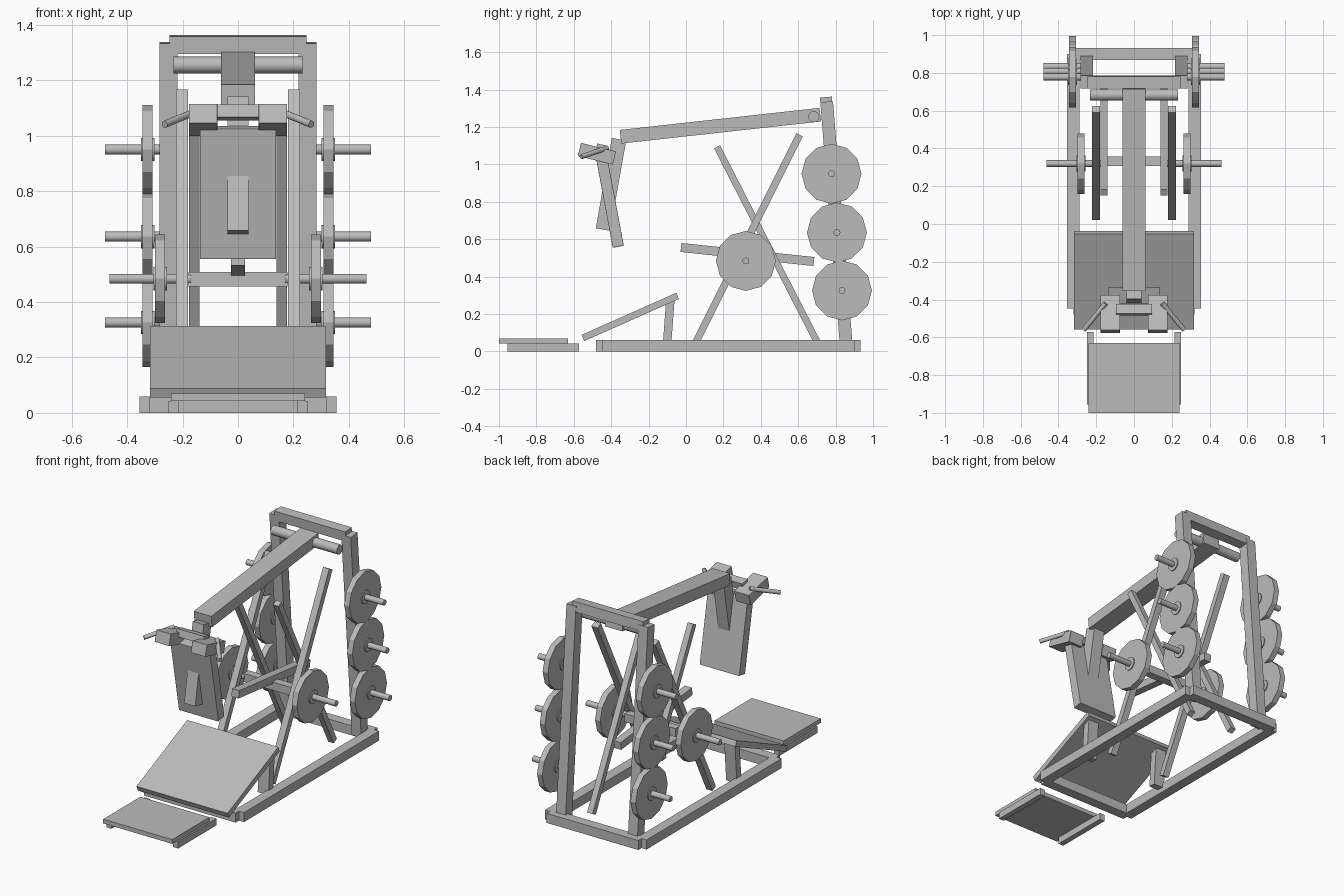
import bpy, math
from mathutils import Vector

cube = bpy.data.objects.get("Cube")
if cube:
    bpy.data.objects.remove(cube, do_unlink=True)

steel = bpy.data.materials.new("plain_grey")
steel.use_nodes = True
GREY = (0.5, 0.5, 0.5, 1)
steel.diffuse_color = GREY
steel.node_tree.nodes["Principled BSDF"].inputs["Base Color"].default_value = GREY


def finish(name, bevel=0):
    ob = bpy.context.object
    ob.name = name
    ob.data.materials.append(steel)
    if bevel:
        mod = ob.modifiers.new("soft_edges", "BEVEL")
        mod.width = bevel
        mod.segments = 2
    return ob


def beam(name, x, start, end, width, thick, bevel=0):
    """Box running between two (y, z) points, centred on x."""
    (y0, z0), (y1, z1) = start, end
    bpy.ops.mesh.primitive_cube_add(
        size=1, location=(x, (y0 + y1) / 2, (z0 + z1) / 2),
        rotation=(math.atan2(y0 - y1, z1 - z0), 0, 0))
    bpy.context.object.scale = (width, thick, math.hypot(y1 - y0, z1 - z0))
    return finish(name, bevel)


def rod(name, a, b, radius, sides=16, smooth=True):
    a, b = Vector(a), Vector(b)
    bpy.ops.mesh.primitive_cylinder_add(
        vertices=sides, radius=radius, depth=(b - a).length, location=(a + b) / 2)
    ob = bpy.context.object
    ob.rotation_euler = (b - a).to_track_quat("Z", "Y").to_euler()
    if smooth:
        bpy.ops.object.shade_smooth_by_angle(angle=math.radians(35))
    return finish(name)


def loaded_pin(label, s, y, z, inner, plate, outer):
    """Horizontal pin carrying one weight plate with a small hub."""
    rod(label + "_pin", (s * inner, y, z), (s * outer, y, z), 0.018)
    rod(label + "_plate", (s * (plate - 0.018), y, z), (s * (plate + 0.018), y, z), 0.16, 12, False)
    rod(label + "_hub", (s * (plate - 0.024), y, z), (s * (plate + 0.024), y, z), 0.042)


# Parts that come in mirrored pairs
for side, s in (("left", 1), ("right", -1)):
    beam(side + "_base_rail", s * 0.322, (-0.447, 0.03), (0.90, 0.03), 0.065, 0.06)
    beam(side + "_upright", s * 0.251, (0.857, 0.03), (0.752, 1.335), 0.066, 0.068)
    beam(side + "_rear_foot_leg", s * 0.158, (0.717, 0.02), (0.166, 1.094), 0.038, 0.036)
    beam(side + "_front_foot_leg", s * 0.202, (0.038, 0.02), (0.607, 1.158), 0.043, 0.038)
    beam(side + "_footplate_post", s * 0.262, (-0.102, 0.03), (-0.083, 0.285), 0.075, 0.045)
    beam(side + "_step_rail", s * 0.232, (-0.955, 0.021), (-0.572, 0.021), 0.036, 0.043)
    beam(side + "_shoulder_pad", s * 0.126, (-0.57, 1.08), (-0.383, 1.034), 0.103, 0.072, 0.014)
    rod(side + "_handle", (s * 0.15, -0.42, 1.088), (s * 0.265, -0.56, 1.041), 0.013)
    # Weights: three stored on the upright, one on the crossed frame
    for label, y, z in (("top", 0.778, 0.95), ("middle", 0.807, 0.636), ("bottom", 0.834, 0.326)):
        loaded_pin(f"{side}_{label}_storage", s, y, z, 0.26, 0.326, 0.479)
    loaded_pin(side + "_frame", s, 0.32, 0.484, 0.17, 0.281, 0.464)

# Cross members
beam("front_base_bar", 0, (-0.48, 0.03), (-0.415, 0.03), 0.64, 0.06)
beam("rear_base_bar", 0, (0.868, 0.03), (0.932, 0.03), 0.64, 0.06)
beam("top_bar", 0, (0.753, 1.298), (0.748, 1.36), 0.495, 0.064)
rod("pivot_tube", (-0.232, 0.683, 1.255), (0.232, 0.683, 1.255), 0.03)
beam("frame_cross_bar", 0, (0.308, 0.482), (0.358, 0.482), 0.356, 0.052)
beam("frame_centre_bar", 0, (-0.027, 0.556), (0.684, 0.481), 0.05, 0.048)

# Swinging arm with its back pad
beam("lever_arm", 0, (-0.35, 1.148), (0.718, 1.266), 0.122, 0.073)
beam("pad_strut", 0, (-0.358, 1.135), (-0.444, 0.652), 0.077, 0.078)
beam("back_pad", 0, (-0.45, 1.03), (-0.362, 0.56), 0.276, 0.06, 0.012)
beam("shoulder_cross_bar", 0, (-0.48, 1.09), (-0.43, 1.078), 0.19, 0.046)

# Sloped foot platform and low step
beam("footplate", 0, (-0.551, 0.072), (-0.045, 0.297), 0.636, 0.036)
beam("step_board", 0, (-1.0, 0.057), (-0.63, 0.057), 0.482, 0.027)
